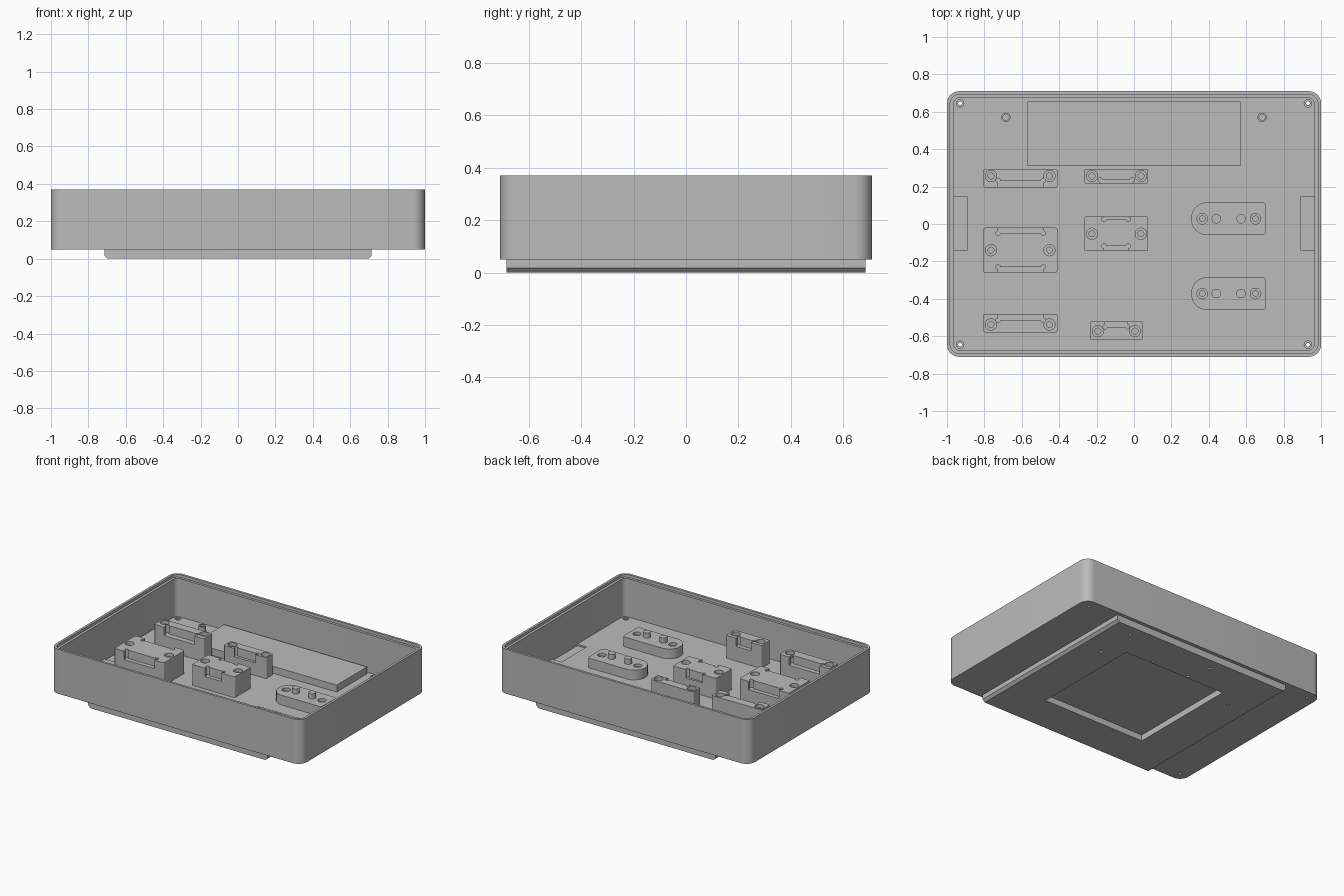
import bpy, bmesh, math

if "Cube" in bpy.data.objects:
    bpy.data.objects.remove(bpy.data.objects["Cube"])

grey = bpy.data.materials.new("mid_grey")
grey.diffuse_color = (0.5, 0.5, 0.5, 1)
grey.use_nodes = True
grey.node_tree.nodes["Principled BSDF"].inputs["Base Color"].default_value = grey.diffuse_color

FLOOR = 0.075


def prism(name, pts, z0, z1):
    """Extrude a closed outline (counter-clockwise) from z0 to z1."""
    me = bpy.data.meshes.new(name)
    bm = bmesh.new()
    low = [bm.verts.new((x, y, z0)) for x, y in pts]
    top = [bm.verts.new((x, y, z1)) for x, y in pts]
    bm.faces.new(low[::-1])
    bm.faces.new(top)
    n = len(pts)
    for i in range(n):
        j = (i + 1) % n
        bm.faces.new((low[i], low[j], top[j], top[i]))
    bm.to_mesh(me)
    bm.free()
    ob = bpy.data.objects.new(name, me)
    bpy.context.collection.objects.link(ob)
    me.materials.append(grey)
    return ob


def outline(x0, x1, y0, y1, r=0.0, r_left=None, seg=8):
    """Rectangle with rounded corners; the left end may use its own radius."""
    rl = r if r_left is None else r_left
    pts = []
    for cx, cy, rad, a in ((x1, y1, r, 0), (x0, y1, rl, 90), (x0, y0, rl, 180), (x1, y0, r, 270)):
        if rad == 0:
            pts.append((cx, cy))
            continue
        mx = cx - rad if cx == x1 else cx + rad
        my = cy - rad if cy == y1 else cy + rad
        for i in range(seg + 1):
            t = math.radians(a + 90 * i / seg)
            pts.append((mx + rad * math.cos(t), my + rad * math.sin(t)))
    return pts


def box(name, x0, x1, y0, y1, z0, z1, r=0.0):
    return prism(name, outline(x0, x1, y0, y1, r), z0, z1)


def disc(name, x, y, r, z0, z1, seg=24):
    pts = [(x + r * math.cos(2 * math.pi * i / seg), y + r * math.sin(2 * math.pi * i / seg))
           for i in range(seg)]
    return prism(name, pts, z0, z1)


def cut(ob, cutters):
    """Subtract the cutters one by one, then delete them."""
    bpy.context.view_layer.objects.active = ob
    for c in cutters:
        m = ob.modifiers.new("cut", 'BOOLEAN')
        m.operation, m.solver, m.object = 'DIFFERENCE', 'EXACT', c
        bpy.ops.object.modifier_apply(modifier=m.name)
        bpy.data.objects.remove(c, do_unlink=True)


def screw_hole(x, y, top, depth, r_out, r_in, sink):
    """Counterbored hole."""
    return [disc("cutter", x, y, r_out, top - sink, top + 0.02),
            disc("cutter", x, y, r_in, top - depth, top + 0.02)]


# tray: walls with a stepped rim and a flat floor
tray = box("tray", -1, 1, -0.71, 0.71, 0.05, 0.37, 0.065)
cutters = [box("cutter", -0.965, 0.965, -0.675, 0.675, FLOOR, 0.5, 0.035),
           box("cutter", -0.983, 0.983, -0.693, 0.693, 0.35, 0.5, 0.05)]
for s in (-1, 1):
    # shallow recess beside each end wall
    cutters.append(box("cutter", min(s * 0.89, s * 0.965), max(s * 0.89, s * 0.965),
                       -0.14, 0.145, FLOOR - 0.012, 0.12))
    for t in (-1, 1):
        cutters += screw_hole(s * 0.93, t * 0.645, FLOOR, 0.1, 0.02, 0.01, 0.01)
cut(tray, cutters)

# base plate: lower edges sloped on both ends, square pocket underneath
base = box("base_plate", -0.715, 0.715, -0.685, 0.685, 0, 0.05)
bm = bmesh.new()
bm.from_mesh(base.data)
edges = [e for e in bm.edges if all(v.co.z < 0.01 for v in e.verts)
         and abs(e.verts[0].co.x - e.verts[1].co.x) < 0.01]
bmesh.ops.bevel(bm, geom=edges, offset=0.018, segments=1, affect='EDGES')
bm.to_mesh(base.data)
bm.free()
cutters = [box("cutter", -0.41, 0.41, -0.41, 0.41, -0.02, 0.044)]
for x, y in ((0.54, 0.6), (0.54, 0.31), (0.2, 0.43), (-0.14, 0.6), (-0.1, 0.43), (-0.54, 0.31)):
    cutters.append(disc("cutter", x, y, 0.01, -0.02, 0.03, 12))
cut(base, cutters)

# raised panel at the back of the floor
box("raised_panel", -0.57, 0.57, 0.31, 0.655, FLOOR, 0.125)


def clamp(name, x0, x1, y0, y1, top, holes, hole_y, n0, n1, front=None, back=None):
    """Mounting block with two screw holes and notches in the front or back."""
    ob = box(name, x0, x1, y0, y1, FLOOR, top, 0.01)
    cs = []
    for hx in holes:
        cs += screw_hole(hx, hole_y, top, 0.12, 0.03, 0.016, 0.025)
    for edge, wall in ((y0 - 0.02, front), (y1 + 0.02, back)):
        if wall is None:
            continue
        cs.append(box("cutter", n0, n1, min(edge, wall), max(edge, wall), top - 0.06, top + 0.02))
        for nx in (n0, n1):  # relief at the notch corners
            cs.append(disc("cutter", nx, wall, 0.012, top - 0.06, top + 0.02, 12))
    cut(ob, cs)


LEFT, MID = (-0.765, -0.452), (-0.225, 0.037)
clamp("large_clamp_back", -0.805, -0.41, 0.195, 0.295, 0.24, LEFT, 0.257, -0.727, -0.485, front=0.233)
clamp("large_clamp_middle", -0.805, -0.41, -0.26, -0.02, 0.24, LEFT, -0.14, -0.727, -0.485,
      front=-0.23, back=-0.05)
clamp("large_clamp_front", -0.805, -0.41, -0.58, -0.48, 0.24, LEFT, -0.537, -0.727, -0.485, back=-0.515)
clamp("small_clamp_back", -0.265, 0.075, 0.215, 0.295, 0.225, MID, 0.257, -0.18, -0.01, front=0.235)
clamp("small_clamp_middle", -0.265, 0.075, -0.145, 0.04, 0.225, MID, -0.052, -0.16, -0.03,
      front=-0.118, back=0.025)
clamp("small_clamp_front", -0.235, 0.045, -0.62, -0.52, 0.24, (-0.193, 0.005), -0.573,
      -0.155, -0.035, back=-0.55)

# pads with a round left end, two pegs and two screw holes
for name, y in (("back", 0.028), ("front", -0.372)):
    pad = prism("pad_" + name, outline(0.305, 0.705, y - 0.088, y + 0.088, 0.02, 0.087), FLOOR, 0.145)
    cs = []
    for x in (0.365, 0.65):
        cs += screw_hole(x, y, 0.145, 0.06, 0.028, 0.015, 0.02)
    cut(pad, cs)
    for i, x in enumerate((0.44, 0.572)):
        disc("peg_%s_%d" % (name, i + 1), x, y, 0.025, 0.145, 0.182)

# small posts beside the raised panel
for s, name in ((-1, "post_left"), (1, "post_right")):
    post = disc(name, s * 0.685, 0.57, 0.025, FLOOR, 0.12)
    cut(post, [disc("cutter", s * 0.685, 0.57, 0.016, 0.1, 0.14)])

# smooth the rounded sides, keep edges sharp
for ob in bpy.context.scene.objects:
    bpy.ops.object.select_all(action='DESELECT')
    ob.select_set(True)
    bpy.context.view_layer.objects.active = ob
    bpy.ops.object.shade_smooth_by_angle(angle=math.radians(32))
